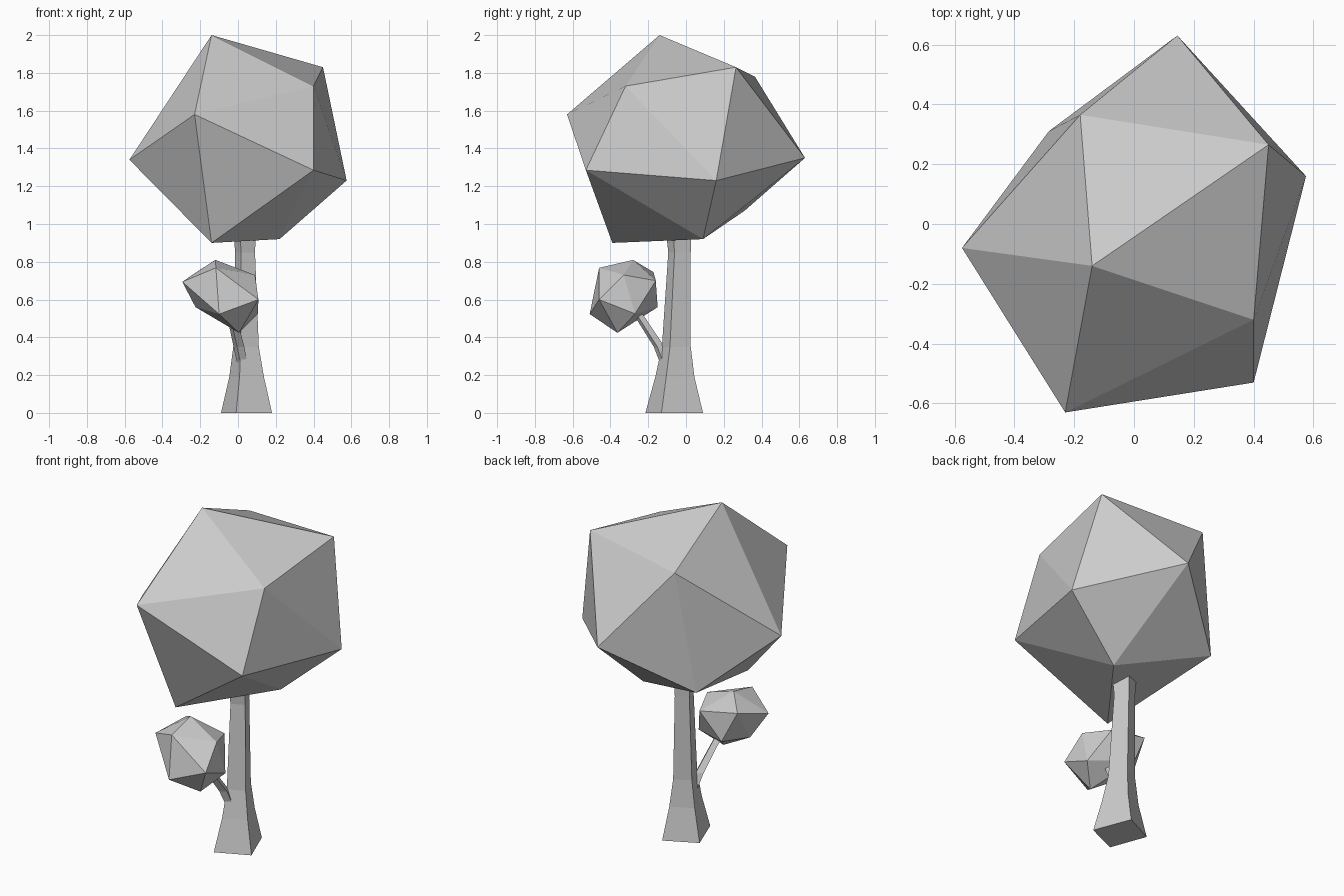
import bpy
import bmesh

cube = bpy.data.objects.get("Cube")
if cube:
    bpy.data.objects.remove(cube, do_unlink=True)

grey = bpy.data.materials.new("plain_grey")
grey.use_nodes = True
grey.diffuse_color = (0.6, 0.6, 0.6, 1)
bsdf = next(n for n in grey.node_tree.nodes if n.type == "BSDF_PRINCIPLED")
bsdf.inputs["Base Color"].default_value = grey.diffuse_color


def finish(name, bm):
    """Turn a bmesh into a flat-shaded object."""
    bmesh.ops.recalc_face_normals(bm, faces=bm.faces[:])
    mesh = bpy.data.meshes.new(name)
    bm.to_mesh(mesh)
    bm.free()
    mesh.materials.append(grey)
    obj = bpy.data.objects.new(name, mesh)
    bpy.context.collection.objects.link(obj)
    return obj


def crown(name, top, upper, lower, bottom):
    """Irregular icosahedron: two poles and two staggered rings of five."""
    bm = bmesh.new()
    t, b = bm.verts.new(top), bm.verts.new(bottom)
    up = [bm.verts.new(p) for p in upper]
    low = [bm.verts.new(p) for p in lower]
    for i in range(5):
        j = (i + 1) % 5
        bm.faces.new((t, up[i], up[j]))
        bm.faces.new((up[i], low[i], up[j]))
        bm.faces.new((up[j], low[i], low[j]))
        bm.faces.new((b, low[j], low[i]))
    return finish(name, bm)


def loft(name, section, stations):
    """Sweep a four-sided section through stations of (x, y, z, scale)."""
    bm = bmesh.new()
    rings = [[bm.verts.new((x + s * px, y + s * py, z)) for px, py in section]
             for x, y, z, s in stations]
    for a, b in zip(rings, rings[1:]):
        for i in range(4):
            j = (i + 1) % 4
            bm.faces.new((a[i], a[j], b[j], b[i]))
    bm.faces.new(rings[0][::-1])
    bm.faces.new(rings[-1])
    return finish(name, bm)


# Large faceted crown
crown("large_crown", (-0.14, -0.14, 2.0),
      [(0.45, 0.265, 1.83), (0.40, -0.32, 1.73), (-0.23, -0.63, 1.58),
       (-0.575, -0.08, 1.34), (-0.18, 0.365, 1.78)],
      [(0.575, 0.16, 1.23), (0.40, -0.53, 1.285), (-0.14, -0.39, 0.90),
       (-0.285, 0.31, 1.07), (0.145, 0.63, 1.35)],
      (0.22, 0.09, 0.92))

# Small faceted crown on the side branch
crown("small_crown", (-0.12, -0.28, 0.81),
      [(-0.117, -0.46, 0.768), (0.09, -0.33, 0.73), (0.023, -0.16, 0.70),
       (-0.22, -0.172, 0.745), (-0.295, -0.36, 0.694)],
      [(0.108, -0.46, 0.60), (0.105, -0.27, 0.525), (-0.13, -0.15, 0.56),
       (-0.225, -0.285, 0.56), (-0.10, -0.51, 0.523)],
      (0.005, -0.363, 0.424))

# Four-sided trunk, flared at the foot
loft("trunk",
     [(0.136, -0.066), (0.051, 0.154), (-0.134, 0.064), (-0.054, -0.151)],
     [(0.044, -0.064, 0, 1), (0.045, -0.06, 0.19, 0.68),
      (0.042, -0.052, 0.35, 0.5), (0.037, -0.035, 0.85, 0.39),
      (0.035, -0.04, 0.98, 0.45)])

# Bent side branch
loft("branch",
     [(0.03, -0.01), (0.01, 0.03), (-0.03, 0.01), (-0.01, -0.03)],
     [(0.025, -0.105, 0.25, 0.9), (0.005, -0.142, 0.35, 0.95),
      (-0.04, -0.265, 0.54, 0.8)])
